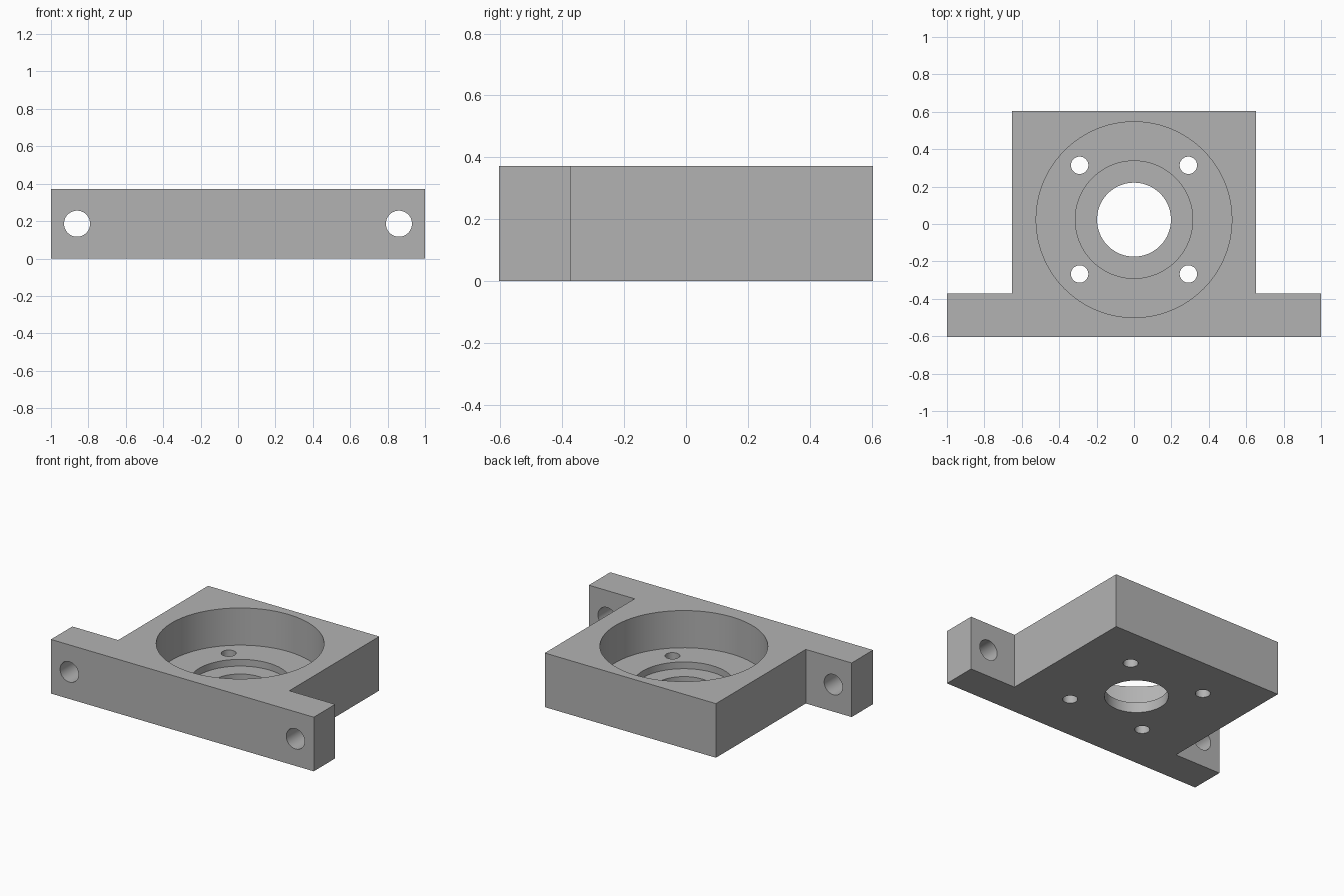
import bpy
import bmesh
from math import pi

if "Cube" in bpy.data.objects:
    bpy.data.objects.remove(bpy.data.objects["Cube"], do_unlink=True)

U = 1 / 43                      # one millimetre in model units
HEIGHT = 16 * U
BACK, FRONT = 26 * U, -26 * U
FLANGE_Y = FRONT + 10 * U
BODY_X = 28 * U
BORE_Y = U

grey = bpy.data.materials.new("grey metal")
grey.use_nodes = True
colour = (0.45, 0.45, 0.45, 1)
grey.diffuse_color = colour
grey.node_tree.nodes["Principled BSDF"].inputs["Base Color"].default_value = colour

# Block with a wide front flange, extruded from its outline
half = [(1, FRONT), (1, FLANGE_Y), (BODY_X, FLANGE_Y), (BODY_X, BACK)]
outline = half + [(-x, y) for x, y in reversed(half)]
bm = bmesh.new()
base = bm.faces.new([bm.verts.new((x, y, 0)) for x, y in outline])
top = bmesh.ops.extrude_face_region(bm, geom=[base])["geom"]
bmesh.ops.translate(bm, vec=(0, 0, HEIGHT),
                    verts=[v for v in top if isinstance(v, bmesh.types.BMVert)])
bmesh.ops.recalc_face_normals(bm, faces=bm.faces)
mesh = bpy.data.meshes.new("mounting_block")
bm.to_mesh(mesh)
bm.free()
mesh.materials.append(grey)
block = bpy.data.objects.new("mounting_block", mesh)
bpy.context.collection.objects.link(block)


def drill(name, radius, centre, depth, sides=48, rotation=(0, 0, 0)):
    """Cut a round hole into the block."""
    bpy.ops.mesh.primitive_cylinder_add(vertices=sides, radius=radius, depth=depth,
                                        location=centre, rotation=rotation)
    cutter = bpy.context.object
    cutter.name = name
    cutter.hide_render = True
    cutter.data.materials.append(grey)
    cut = block.modifiers.new(name, "BOOLEAN")
    cut.operation = "DIFFERENCE"
    cut.solver = "EXACT"
    cut.object = cutter
    bpy.context.view_layer.objects.active = block
    bpy.ops.object.modifier_apply(modifier=cut.name)
    bpy.data.objects.remove(cutter, do_unlink=True)


# Stepped central bore: pocket, bearing seat, through hole
for name, radius, floor in (("pocket", 22.5, 5), ("seat", 13.5, 3), ("bore", 8.5, -4)):
    z = floor * U
    drill(name, radius * U, (0, BORE_Y, (z + 0.5) / 2), 0.5 - z, 96)

# Four screw holes around the bore, two bolt holes through the flange
for sx in (-1, 1):
    for sy in (-1, 1):
        drill("screw_hole", 2 * U, (sx * 12.5 * U, BORE_Y + sy * 12.5 * U, 0.1), 0.5)
    drill("bolt_hole", 3 * U, (sx * 37 * U, FRONT + 5 * U, HEIGHT / 2), 0.4,
          rotation=(pi / 2, 0, 0))

# Smooth bores with crisp edges
bpy.ops.object.select_all(action="DESELECT")
block.select_set(True)
bpy.context.view_layer.objects.active = block
bpy.ops.object.shade_smooth_by_angle(angle=pi / 6)
